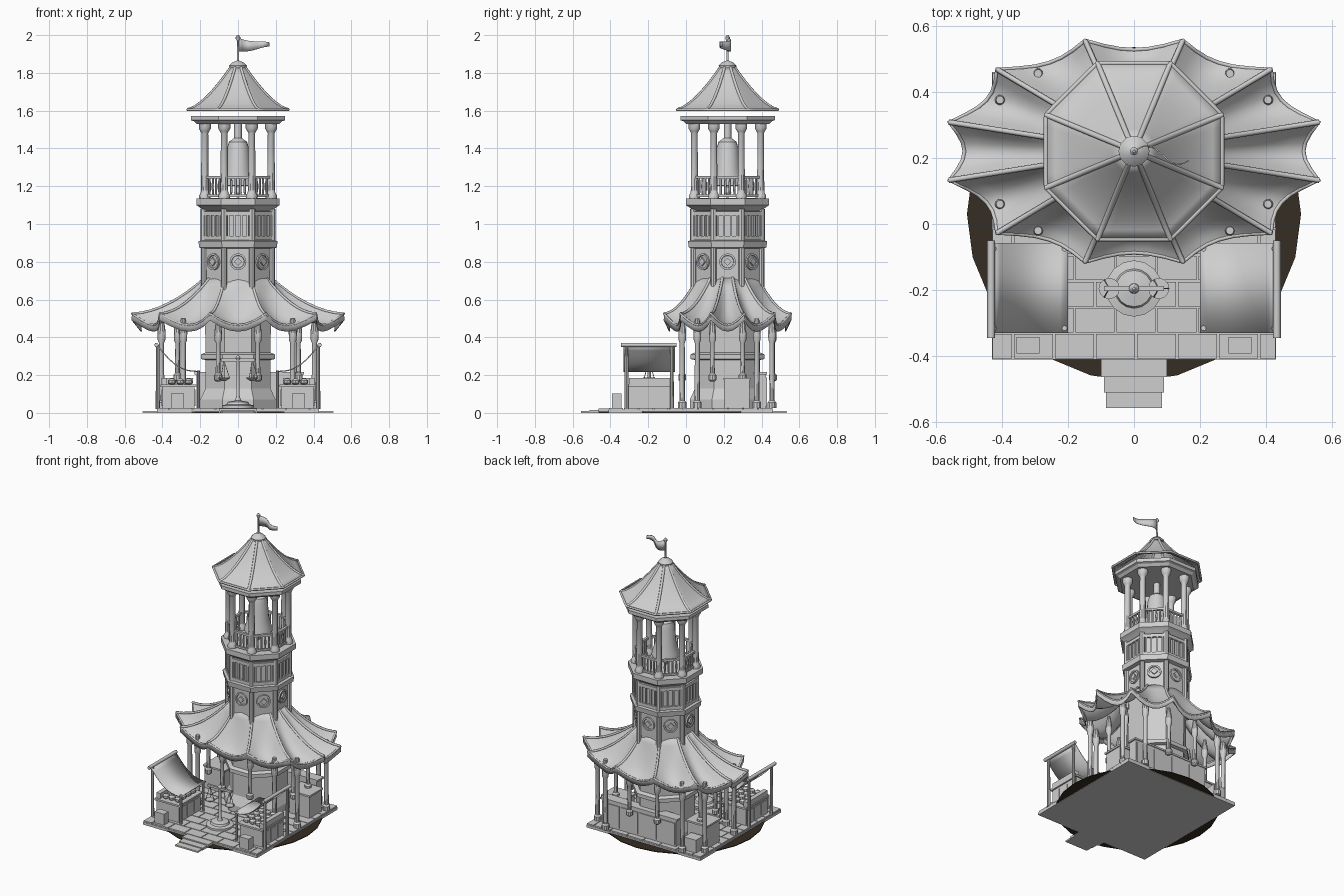
import bpy, bmesh, math
from mathutils import Matrix, Vector

if "Cube" in bpy.data.objects:
    bpy.data.objects.remove(bpy.data.objects["Cube"])

def material(name, rgb):
    m = bpy.data.materials.new(name)
    m.diffuse_color = (*rgb, 1)
    m.use_nodes = True
    m.node_tree.nodes["Principled BSDF"].inputs["Base Color"].default_value = m.diffuse_color
    return m

STONE = material("pale_grey", (0.62, 0.62, 0.62))
EARTH = material("dark_earth", (0.035, 0.026, 0.017))
CY = 0.22                                   # tower axis on y
CORNER = 1 / math.cos(math.pi / 8)          # octagon flat -> corner factor
I4 = Matrix.Identity(4)


def face_mat(k):
    """Frame of tower side k: local -y points outward."""
    return Matrix.Translation((0, CY, 0)) @ Matrix.Rotation(k * math.pi / 4, 4, 'Z')


def vertex_xy(k, r):
    a = math.pi / 8 + k * math.pi / 4
    return r * math.cos(a), CY + r * math.sin(a)


class Part:
    """Collects boxes and turned shapes into one object."""
    def __init__(self, name, mat=STONE):
        self.name, self.mat, self.bm = name, mat, bmesh.new()

    def box(self, c, s, M=I4, rot=I4):
        T = M @ Matrix.Translation(c) @ rot @ Matrix.Diagonal((*s, 1))
        bmesh.ops.create_cube(self.bm, size=1, matrix=T)
        return self

    def turn(self, pts, x=0, y=0, n=12, phase=0.0, M=I4):
        """Capped solid of revolution through (radius, z) points."""
        rings = [[self.bm.verts.new(M @ Vector((x + r * math.cos(phase + 2 * math.pi * i / n),
                                               y + r * math.sin(phase + 2 * math.pi * i / n), z)))
                  for i in range(n)] for r, z in pts]
        for a, b in zip(rings, rings[1:]):
            for i in range(n):
                j = (i + 1) % n
                self.bm.faces.new((a[i], a[j], b[j], b[i]))
        self.bm.faces.new(rings[0][::-1])
        self.bm.faces.new(rings[-1])
        return self

    def oct(self, pts):
        return self.turn([(w * CORNER, z) for w, z in pts], 0, CY, 8, math.pi / 8)

    def done(self, smooth=True, solid=0):
        bmesh.ops.recalc_face_normals(self.bm, faces=self.bm.faces)
        me = bpy.data.meshes.new(self.name)
        self.bm.to_mesh(me)
        self.bm.free()
        me.materials.append(self.mat)
        ob = bpy.data.objects.new(self.name, me)
        bpy.context.collection.objects.link(ob)
        if solid:
            md = ob.modifiers.new("thickness", 'SOLIDIFY')
            md.thickness, md.offset = solid, 0
        if smooth:
            bpy.ops.object.select_all(action='DESELECT')
            ob.select_set(True)
            bpy.context.view_layer.objects.active = ob
            bpy.ops.object.shade_smooth_by_angle(angle=math.radians(35))
        return ob


def ropes(name, paths, r, closed=False):
    cu = bpy.data.curves.new(name, 'CURVE')
    cu.dimensions, cu.bevel_depth, cu.bevel_resolution, cu.use_fill_caps = '3D', r, 1, True
    for path in paths:
        sp = cu.splines.new('POLY')
        sp.points.add(len(path) - 1)
        for p, v in zip(sp.points, path):
            p.co = (*v, 1)
        sp.use_cyclic_u = closed
    cu.materials.append(STONE)
    bpy.context.collection.objects.link(bpy.data.objects.new(name, cu))


def canopy(name, tips, r_in, z_in, z_out, power, pull, sag, hem, rope):
    """Concave cloth roof with ridges running to the tips."""
    S, T, n = 6, 8, len(tips)
    p, cols = Part(name), []
    for i in range(n * S):
        k, s = divmod(i, S)
        s /= S
        arch = 4 * s * (1 - s)
        out = Vector(tips[k]).lerp(Vector(tips[(k + 1) % n]), s) * (1 - pull * arch)
        inner = out.normalized() * r_in
        zo = z_out - sag * arch
        col = []
        for j in range(T + 1):
            t = j / T
            q = inner.lerp(out, t)
            col.append(Vector((q.x, q.y + CY, zo + (z_in - zo) * (1 - t) ** power)))
        if hem:
            col.append(col[-1] - Vector((0, 0, hem)))
        cols.append(col)
    vs = [[p.bm.verts.new(v) for v in c] for c in cols]
    for i in range(n * S):
        a, b = vs[i], vs[(i + 1) % (n * S)]
        for j in range(len(a) - 1):
            p.bm.faces.new((a[j], a[j + 1], b[j + 1], b[j]))
    p.done(solid=0.006)
    ropes(name + "_ridges", [c[:T + 1] for c in cols[::S]], rope)
    ropes(name + "_rim", [[c[T] for c in cols]], rope * 0.8, True)


# Ground, paved base and steps
Part("ground_disc", EARTH).turn([(0.505, 0.003), (0.505, 0.008)], 0, 0.03, 24).done(False)
Part("base_slab").box((0, 0.025, 0.009), (0.86, 0.87, 0.018)).done(False)
p = Part("paving")
for row in range(11):
    y, off = -0.37 + row * 0.079, 0.062 * (row % 2)
    for i in range(8):
        a = max(-0.43, -0.49 + off + i * 0.124)
        b = min(0.43, -0.49 + off + (i + 1) * 0.124)
        if b - a > 0.02:
            p.box(((a + b) / 2, y, 0.02), (b - a - 0.005, 0.074, 0.014))
p.done(False)
Part("steps").box((0, -0.435, 0.012), (0.2, 0.055, 0.024)).box((0, -0.485, 0.008), (0.18, 0.05, 0.016)) \
    .box((0, -0.53, 0.005), (0.17, 0.052, 0.01)).done(False)

# Tower shaft with ledges
p = Part("tower_shaft").oct([(0.2, 0.02), (0.2, 0.07), (0.172, 0.13), (0.172, 0.28), (0.195, 0.285), (0.195, 0.31),
                             (0.172, 0.32), (0.18, 0.87), (0.205, 0.875), (0.21, 0.91), (0.18, 0.915),
                             (0.18, 1.07), (0.205, 1.09), (0.22, 1.1), (0.22, 1.135), (0.1, 1.138)])
p.done(False)
p = Part("tower_pilasters")
for k in range(8):
    x, y = vertex_xy(k, 0.195)
    p.turn([(0.016, 0.6), (0.016, 0.872)], x, y, 8)
    p.turn([(0.018, 0.912), (0.018, 1.08)], x, y, 8)
    M = face_mat(k)
    for dx in (-0.05, -0.018, 0.018, 0.05):
        p.box((dx, -0.183, 0.99), (0.01, 0.016, 0.13), M)
    for z in (0.925, 1.055):
        p.box((0, -0.184, z), (0.13, 0.018, 0.022), M)
p.done()

# Round medallions with a diamond centre
p = Part("medallions")
for k in range(8):
    M = face_mat(k) @ Matrix.Translation((0, -0.176, 0.8)) @ Matrix.Rotation(math.pi / 2, 4, 'X')
    p.turn([(0.044, 0), (0.044, 0.014), (0.034, 0.014), (0.032, 0.008)], n=20, M=M)
    p.turn([(0.022, 0), (0.022, 0.018)], n=4, M=M)
p.done()

# Belfry: columns, railing, entablature
p, rail = Part("belfry_columns"), Part("belfry_railing")
for k in range(8):
    x, y = vertex_xy(k, 0.19)
    p.turn([(0.03, 1.136), (0.03, 1.152), (0.022, 1.165), (0.02, 1.18), (0.018, 1.48),
            (0.023, 1.49), (0.032, 1.505), (0.032, 1.532)], x, y, 10)
    M = face_mat(k)
    rail.box((0, -0.176, 1.248), (0.13, 0.016, 0.014), M).box((0, -0.176, 1.15), (0.13, 0.016, 0.012), M)
    for dx in (-0.036, -0.012, 0.012, 0.036):
        rail.turn([(0.005, 1.15), (0.007, 1.2), (0.005, 1.245)], dx, -0.176, 6, M=M)
p.done()
rail.done()
Part("entablature").oct([(0.22, 1.53), (0.235, 1.545), (0.25, 1.55), (0.25, 1.573)]).done(False)

# Bell with hanger and clapper
Part("bell").turn([(0.08, 1.2), (0.088, 1.205), (0.084, 1.23), (0.066, 1.29), (0.058, 1.4), (0.048, 1.435),
                   (0.025, 1.452), (0.02, 1.455), (0.02, 1.54)], 0, CY, 20).done()
Part("clapper").turn([(0.008, 1.14), (0.02, 1.165), (0.016, 1.185), (0.006, 1.195), (0.006, 1.23)], 0, CY).done()

# Upper roof, cap and flagpole
tips = [(vertex_xy(k, 0.288)[0], vertex_xy(k, 0.288)[1] - CY) for k in range(8)]
canopy("upper_roof", tips, 0.035, 1.835, 1.605, 1.5, 0, 0, 0, 0.009)
Part("roof_cap").turn([(0.045, 1.825), (0.047, 1.838), (0.03, 1.855), (0.006, 1.865), (0.005, 1.97), (0.012, 1.98),
                       (0.012, 1.99), (0.004, 2.0)], 0, CY).done()
p, prev = Part("flag"), None
for i in range(11):
    t = i / 10
    x, y = 0.165 * t, CY + 0.022 * math.sin(t * 6) - 0.022 * t
    z, h = 1.95 - 0.006 * math.sin(t * 5), 0.036 - 0.02 * t
    cur = [p.bm.verts.new((x, y, z + h - 0.01 * t)), p.bm.verts.new((x, y, z - h))]
    if prev:
        p.bm.faces.new((prev[0], prev[1], cur[1], cur[0]))
    prev = cur
p.done(solid=0.004)

# Lower scalloped awning
quarter = [(0.56, 0.088), (0.415, 0.248), (0.148, 0.335)]
right = quarter + [(-x, y) for x, y in quarter[::-1]]
tips = right + [(-x, -y) for x, y in right]
canopy("lower_awning", tips, 0.17, 0.72, 0.525, 1.8, 0.085, 0.06, 0.035, 0.008)

# Awning posts and hanging lantern posts
p = Part("awning_posts")
for sx in (-1, 1):
    for x, y in ((0.29, -0.02), (0.29, 0.455), (0.405, 0.06), (0.405, 0.375)):
        p.turn([(0.024, 0.025), (0.024, 0.055), (0.015, 0.065), (0.014, 0.37), (0.02, 0.385), (0.022, 0.43),
                (0.012, 0.5)], sx * x, y, 10)
    for x, y in ((0.105, -0.02), (0.105, 0.46), (0.32, 0.14), (0.32, 0.3)):
        p.turn([(0.01, 0.165), (0.022, 0.175), (0.022, 0.2), (0.013, 0.21), (0.012, 0.37), (0.02, 0.385),
                (0.02, 0.43), (0.01, 0.5)], sx * x, y, 10)
p.done()

# Market stalls, mirrored left and right
for side, sx in (("left", -1), ("right", 1)):
    p = Part(side + "_stall_cloth")
    edge = []
    for i in range(11):
        t = i / 10
        x, z = 0.43 - 0.23 * t, 0.36 - 0.14 * t - 0.045 * math.sin(math.pi * t)
        edge.append([p.bm.verts.new((sx * x, y, z)) for y in (-0.33, -0.058)])
    for a, b in zip(edge, edge[1:]):
        p.bm.faces.new((a[0], a[1], b[1], b[0]))
    p.done(solid=0.006)
    ropes(side + "_stall_bar", [[(sx * 0.432, -0.345, 0.36), (sx * 0.432, -0.05, 0.36)]], 0.012)
    p = Part(side + "_stall_counter")
    for y in (-0.315, -0.075):
        p.turn([(0.011, 0.02), (0.009, 0.36)], sx * 0.425, y, 8).turn([(0.008, 0.02), (0.008, 0.225)], sx * 0.21, y, 8)
    p.box((sx * 0.315, -0.193, 0.08), (0.17, 0.23, 0.12)).box((sx * 0.315, -0.193, 0.144), (0.19, 0.25, 0.012))
    for y in (-0.27, -0.193, -0.116):
        p.box((sx * 0.315, y, 0.08), (0.178, 0.06, 0.085))
    p.box((sx * 0.32, -0.367, 0.063), (0.07, 0.05, 0.078)).box((sx * 0.39, -0.193, 0.165), (0.03, 0.22, 0.04))
    p.done(False)
    p = Part(side + "_stall_goods")
    for i in range(3):
        for j in range(4):
            p.turn([(0.008, 0.148), (0.021, 0.157), (0.021, 0.172), (0.008, 0.182)],
                   sx * (0.26 + i * 0.045), -0.275 + j * 0.053, 8)
    p.done()

# Balance scales on a round plinth
p = Part("balance_scales").turn([(0.085, 0.02), (0.085, 0.04), (0.06, 0.045), (0.055, 0.058), (0.016, 0.065),
                                 (0.009, 0.09), (0.009, 0.28), (0.015, 0.29), (0.004, 0.305)], 0, -0.195, 16)
p.box((0, -0.195, 0.28), (0.18, 0.014, 0.014))
for sx in (-1, 1):
    p.turn([(0.012, 0.17), (0.032, 0.183), (0.032, 0.187)], sx * 0.075, -0.195)
p.done()
ropes("scale_chains", [[(sx * 0.075, -0.195, 0.28), (sx * 0.075 + 0.03 * math.cos(a), -0.195 + 0.03 * math.sin(a), 0.186)]
                       for sx in (-1, 1) for a in (0, 2.09, 4.19)], 0.002)

# Rear cabinet, side tables and crates
p = Part("rear_cabinet").box((0.06, 0.393, 0.115), (0.56, 0.06, 0.18)).box((0.06, 0.393, 0.21), (0.58, 0.07, 0.012))
for i in range(4):
    p.box((-0.15 + i * 0.14, 0.424, 0.112), (0.125, 0.01, 0.15))
p.box((-0.33, 0.39, 0.07), (0.09, 0.08, 0.09))
for sx in (-1, 1):
    p.box((sx * 0.32, 0.27, 0.1), (0.15, 0.13, 0.15)).box((sx * 0.32, 0.27, 0.18), (0.165, 0.145, 0.012))
p.done(False)
